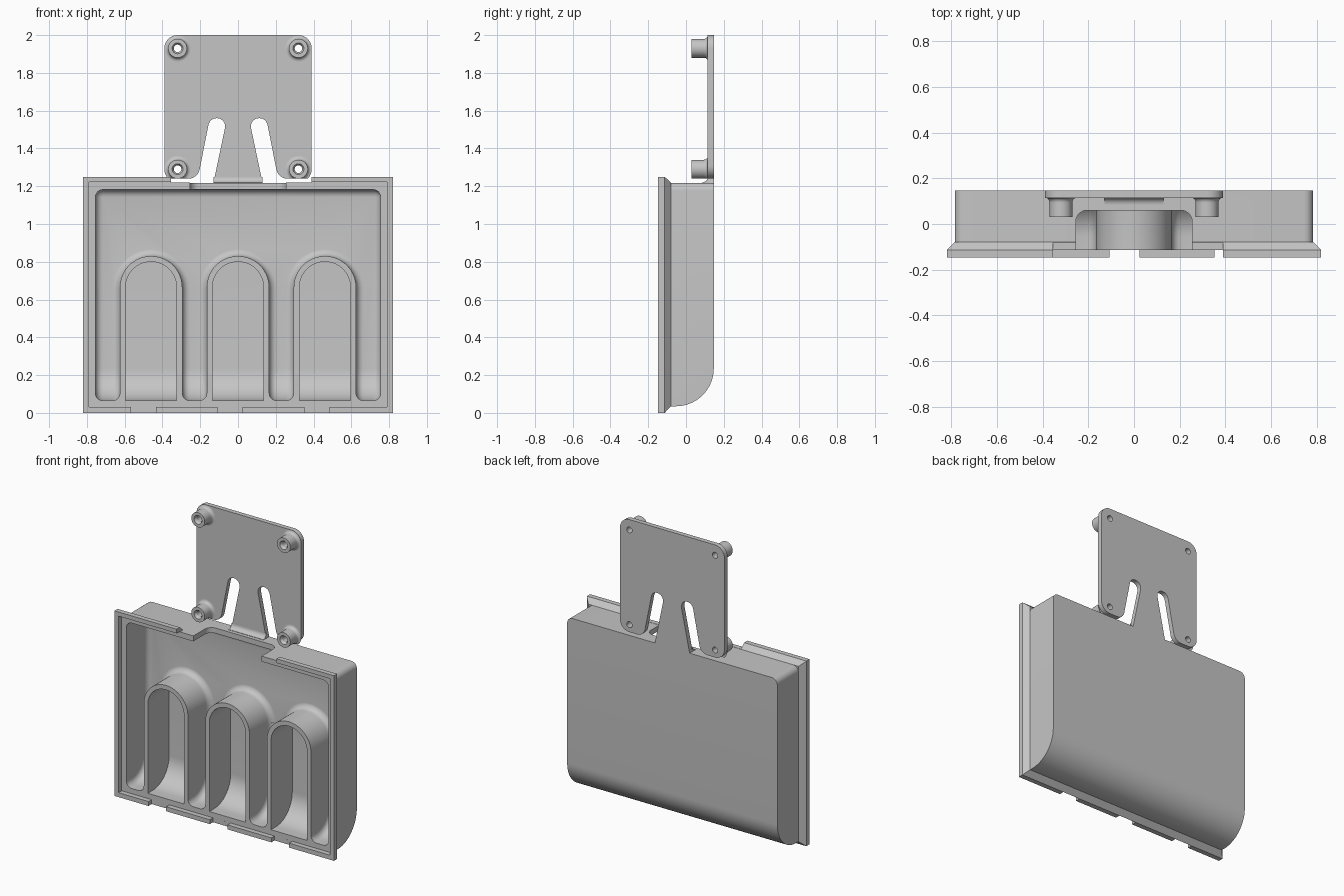
import bpy, bmesh
from math import sin, cos, pi, radians, degrees, atan2
from mathutils import Vector

if "Cube" in bpy.data.objects:
    bpy.data.objects.remove(bpy.data.objects["Cube"], do_unlink=True)

grey = bpy.data.materials.new("plain_grey")
grey.use_nodes = True
colour = (0.56, 0.56, 0.56, 1)
grey.diffuse_color = colour
grey.node_tree.nodes["Principled BSDF"].inputs["Base Color"].default_value = colour


def finish(name, bm):
    bmesh.ops.recalc_face_normals(bm, faces=bm.faces)
    mesh = bpy.data.meshes.new(name)
    bm.to_mesh(mesh)
    bm.free()
    mesh.materials.append(grey)
    ob = bpy.data.objects.new(name, mesh)
    bpy.context.collection.objects.link(ob)
    return ob


def loft(sections, axis="y"):
    """Closed solid through (position, outline) sections along an axis."""
    place = {"x": lambda t, u, v: (t, u, v),
             "y": lambda t, u, v: (u, t, v),
             "z": lambda t, u, v: (u, v, t)}[axis]
    bm = bmesh.new()
    rings = [[bm.verts.new(place(t, u, v)) for u, v in outline] for t, outline in sections]
    for a, b in zip(rings, rings[1:]):
        for i in range(len(a)):
            j = (i + 1) % len(a)
            bm.faces.new((a[i], a[j], b[j], b[i]))
    bm.faces.new(rings[0])
    bm.faces.new(rings[-1][::-1])
    bmesh.ops.recalc_face_normals(bm, faces=bm.faces)
    return bm


def rect(x0, x1, z0, z1):
    return [(x0, z0), (x1, z0), (x1, z1), (x0, z1)]


def box(x0, x1, y0, y1, z0, z1):
    return finish("cutter", loft([(y0, rect(x0, x1, z0, z1)), (y1, rect(x0, x1, z0, z1))]))


def arc(cx, cy, r, a0, a1, n=14):
    return [(cx + r * cos(radians(a0 + (a1 - a0) * i / n)),
             cy + r * sin(radians(a0 + (a1 - a0) * i / n))) for i in range(n + 1)]


def rounded(corners):
    """Polygon of (u, v, radius) corners with the corners rounded."""
    out = []
    for i, (u, v, r) in enumerate(corners):
        if r == 0:
            out.append((u, v))
            continue
        p = Vector((u, v))
        d0 = (Vector(corners[i - 1][:2]) - p).normalized()
        d1 = (Vector(corners[(i + 1) % len(corners)][:2]) - p).normalized()
        half = d0.angle(d1) / 2
        centre = p + (d0 + d1).normalized() * (r / sin(half))
        reach = r * cos(half) / sin(half)
        s, e = p + d0 * reach - centre, p + d1 * reach - centre
        start = degrees(atan2(s.y, s.x))
        turn = (degrees(atan2(e.y, e.x)) - start + 180) % 360 - 180
        out += arc(centre.x, centre.y, r, start, start + turn, 8)
    return out


def boolean(ob, other, operation="DIFFERENCE"):
    mod = ob.modifiers.new("cut", "BOOLEAN")
    mod.operation, mod.solver, mod.object = operation, "EXACT", other
    bpy.context.view_layer.objects.active = ob
    bpy.ops.object.modifier_apply(modifier=mod.name)
    bpy.data.objects.remove(other, do_unlink=True)


def smooth(ob):
    bpy.ops.object.select_all(action="DESELECT")
    ob.select_set(True)
    bpy.context.view_layer.objects.active = ob
    bpy.ops.object.shade_smooth_by_angle(angle=radians(30))


def tray(x0, x1, front, back, low, top, radius):
    """Box with a large round along its lower back edge."""
    side = [(front, top), (front, low)] + arc(back - radius, low + radius, radius, -90, 0) + [(back, top)]
    return loft([(x0, side), (x1, side)], "x")


def bevel(bm, rule):
    edges = [e for e in bm.edges if rule(*[v.co for v in e.verts])]
    bmesh.ops.bevel(bm, geom=edges, offset=0.04, segments=6, profile=0.5, affect="EDGES")


def hollow(x0, x1, top):
    return tray(x0, x1, -0.2, 0.115, 0.065, top, 0.17)


def side_edge(a, b):
    return a.x == b.x and max(a.y, b.y) > -0.19


def arch(cx, r):
    return arc(cx, 0.665, r, 0, 180, 28) + [(cx - r, -0.1), (cx + r, -0.1)]


# Outer shell with rounded upper side corners
shell = tray(-0.785, 0.785, -0.1, 0.147, 0.035, 1.218, 0.2)
bevel(shell, lambda a, b: a.x == b.x and min(a.z, b.z) > 1.2)
body = finish("tray_body", shell)

# Front flange with a chamfer behind it, and a raised lip around the rim
wide, narrow = rect(-0.82, 0.82, 0, 1.25), rect(-0.785, 0.785, 0.035, 1.218)
boolean(body, finish("flange", loft([(-0.147, wide), (-0.113, wide), (-0.079, narrow)])), "UNION")
boolean(body, box(-0.79, 0.79, -0.2, -0.113, 0.03, 1.222))
boolean(body, box(-0.355, 0.39, -0.2, 0, 1.219, 1.3))
for x in (-0.5, -0.042, 0.418):
    boolean(body, box(x - 0.066, x + 0.066, -0.2, -0.1131, -0.05, 0.05))

# Upper cavity, curving around the arched tops of the towers
upper = hollow(-0.755, 0.755, 1.182)
bevel(upper, lambda a, b: side_edge(a, b) or (min(a.z, b.z) > 1.18 and min(a.y, b.y) > 0.11))
cavity = finish("cavity", upper)
boolean(cavity, box(-1, 1, -0.3, 0.3, -0.1, 0.665))
centres = (-0.46, 0, 0.46)
for cx in centres:
    sections = [(-0.3, arch(cx, 0.165))]
    for i in range(7):
        t = pi / 2 * i / 6
        sections.append((0.0755 + 0.04 * sin(t), arch(cx, 0.165 + 0.04 * (1 - cos(t)))))
    sections.append((0.2, arch(cx, 0.205)))
    boolean(cavity, finish("tower", loft(sections)))
boolean(body, cavity)

# Rounded channels between the towers
for x0, x1 in ((-0.755, -0.625), (-0.295, -0.165), (0.165, 0.295), (0.625, 0.755)):
    channel = hollow(x0, x1, 0.667)
    bevel(channel, lambda a, b: side_edge(a, b) and min(a.z, b.z) < 0.66)
    boolean(body, finish("channel", channel))

# Pockets inside the towers
for cx in centres:
    pocket = finish("pocket", loft([(-0.3, arch(cx, 0.135)), (0.3, arch(cx, 0.135))]))
    boolean(pocket, finish("limit", hollow(-0.755, 0.755, 1.182)), "INTERSECT")
    boolean(body, pocket)

# Notch through the top wall
notch = rounded([(-0.255, -0.3, 0), (0.255, -0.3, 0), (0.255, 0.06, 0.05), (-0.255, 0.06, 0.05)])
boolean(body, finish("notch", loft([(1.15, notch), (1.3, notch)], "z")))
smooth(body)

# Mounting plate with two slanted slots
half = [(0.39, 2, 0.07), (0.39, 1.24, 0.07), (0.213, 1.24, 0.06),
        (0.149, 1.56, 0.043), (0.058, 1.56, 0.043), (0.13, 1.218, 0)]
outline = rounded(half + [(-x, z, r) for x, z, r in reversed(half)])
plate = finish("mounting_plate", loft([(0.115, outline), (0.147, outline)]))
mounts = [(x, z) for x in (-0.32, 0.32) for z in (1.29, 1.93)]
for x, z in mounts:
    hole = arc(x, z, 0.02, 0, 360, 32)[:-1]
    boolean(plate, finish("hole", loft([(0, hole), (0.3, hole)])))
smooth(plate)

# Fillet joining the plate to the tray
curve = [(0.12, 1.215), (0.12, 1.25)] + arc(0.085, 1.25, 0.03, 0, -90, 8) + [(0.085, 1.215)]
smooth(finish("plate_fillet", loft([(-0.13, curve), (0.13, curve)], "x")))

# Hollow screw bosses with flared bases
boss_profile = [(0.02, 0.116), (0.02, 0.045), (0.029, 0.03), (0.05, 0.03), (0.05, 0.09)]
boss_profile += arc(0.07, 0.095, 0.02, 180, 90, 6) + [(0.07, 0.116)]
for x, z in mounts:
    bm = bmesh.new()
    rings = [[bm.verts.new((u, y, max(v, 1.24))) for u, v in arc(x, z, r, 0, 360, 32)[:-1]]
             for r, y in boss_profile]
    for a, b in zip(rings, rings[1:] + rings[:1]):
        for i in range(32):
            j = (i + 1) % 32
            bm.faces.new((a[i], a[j], b[j], b[i]))
    smooth(finish("screw_boss", bm))
